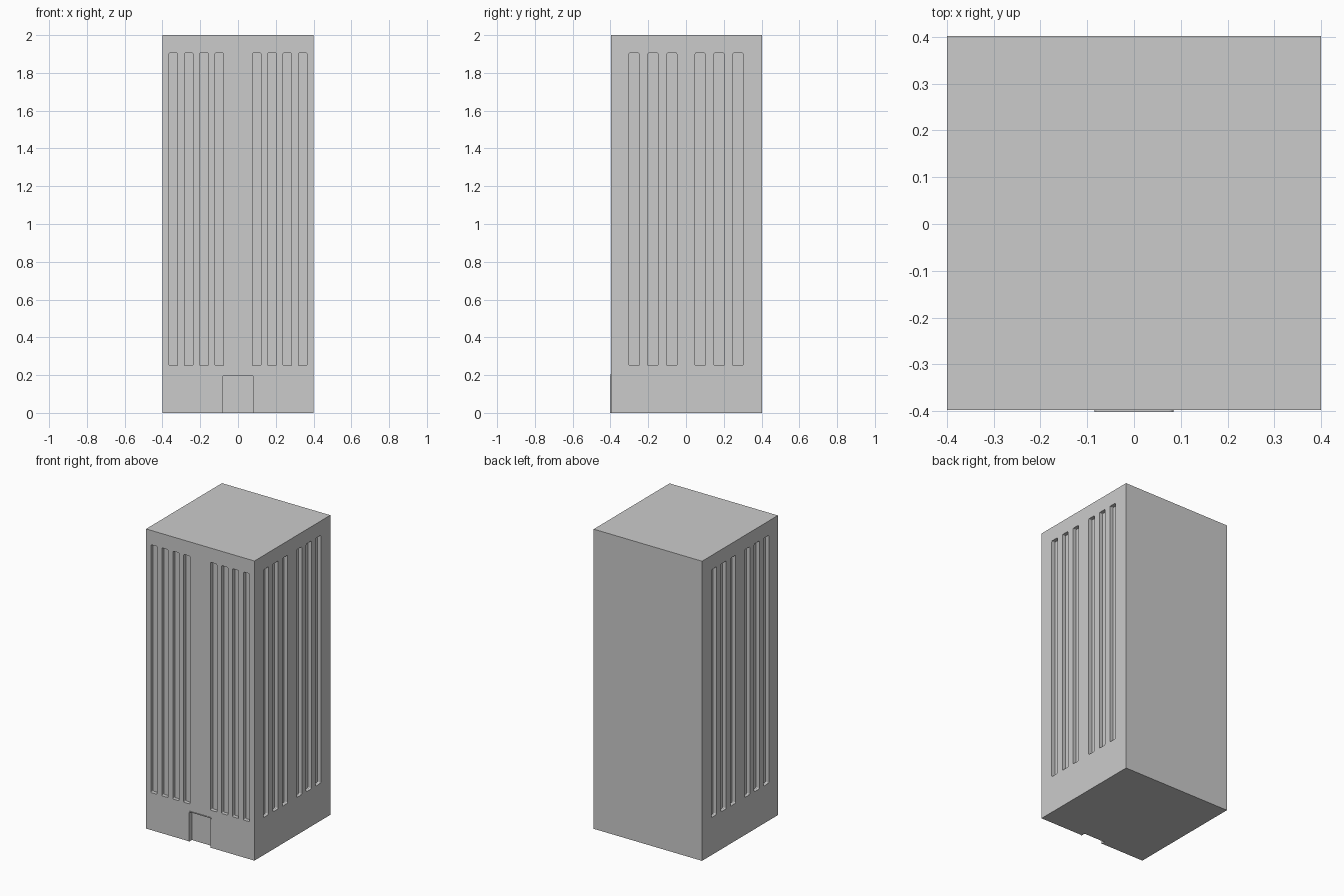
import bpy, bmesh
from math import pi, sin, cos

if "Cube" in bpy.data.objects:
    bpy.data.objects.remove(bpy.data.objects["Cube"])

DEPTH = 0.025      # recess depth of the window slots
FRONT = -0.398     # front wall plane
BACK = 0.402


def rounded_rect(u0, u1, z0, z1, r, round_bottom=True):
    # outline of a wall opening, counter-clockwise from bottom left
    corners = [(u0, z0, 1, 1, pi), (u1, z0, -1, 1, 1.5 * pi),
               (u1, z1, -1, -1, 0), (u0, z1, 1, -1, 0.5 * pi)]
    pts = []
    for u, z, su, sz, a in corners:
        if sz > 0 and not round_bottom:
            pts.append((u, z))
            continue
        for k in range(4):
            t = a + k * pi / 6
            pts.append((u + su * r + r * cos(t), z + sz * r + r * sin(t)))
    return pts


def add_prism(bm, pts, place, d0, d1):
    # extrude an outline between two depths
    a = [bm.verts.new(place(u, z, d0)) for u, z in pts]
    b = [bm.verts.new(place(u, z, d1)) for u, z in pts]
    bm.faces.new(a)
    bm.faces.new(b[::-1])
    n = len(pts)
    for i in range(n):
        j = (i + 1) % n
        bm.faces.new((a[j], a[i], b[i], b[j]))


def finish(name, bm):
    bmesh.ops.recalc_face_normals(bm, faces=bm.faces)
    me = bpy.data.meshes.new(name)
    bm.to_mesh(me)
    bm.free()
    ob = bpy.data.objects.new(name, me)
    bpy.context.collection.objects.link(ob)
    return ob


def on_front(u, z, d):
    return (u, FRONT + d, z)


# tower body
bm = bmesh.new()
add_prism(bm, [(-0.4, 0), (0.4, 0), (0.4, 2), (-0.4, 2)], on_front, 0, BACK - FRONT)
tower = finish("tower", bm)

# window slots (front and both sides) and doorway opening
bm = bmesh.new()
for s in (-1, 1):
    for c in (0.099, 0.180, 0.261, 0.342):
        add_prism(bm, rounded_rect(s * c - 0.023, s * c + 0.023, 0.25, 1.905, 0.006),
                  on_front, -0.05, DEPTH)
    for c in (-0.275, -0.175, -0.075, 0.075, 0.175, 0.275):
        add_prism(bm, rounded_rect(c - 0.0265, c + 0.0265, 0.25, 1.905, 0.006),
                  lambda u, z, d: (s * (0.4 - d), u, z), -0.05, DEPTH)
door = rounded_rect(-0.079, 0.079, -0.05, 0.198, 0.006, False)
add_prism(bm, door, on_front, -0.05, DEPTH)
cutter = finish("opening_cutter", bm)
cutter.hide_render = True
cutter.hide_viewport = True

mod = tower.modifiers.new("openings", "BOOLEAN")
mod.object = cutter
mod.operation = "DIFFERENCE"
mod.solver = "EXACT"

# thin raised frame around the doorway
bm = bmesh.new()
outer = rounded_rect(-0.084, 0.084, 0, 0.203, 0.008, False)
inner = rounded_rect(-0.079, 0.079, 0, 0.198, 0.006, False)
# open-bottomed band: outer path from right foot over the top, back along the inner
loop = outer[1:] + outer[:1] + inner[:1] + inner[1:][::-1]
add_prism(bm, loop, on_front, -0.004, 0.004)
finish("door_frame", bm)
